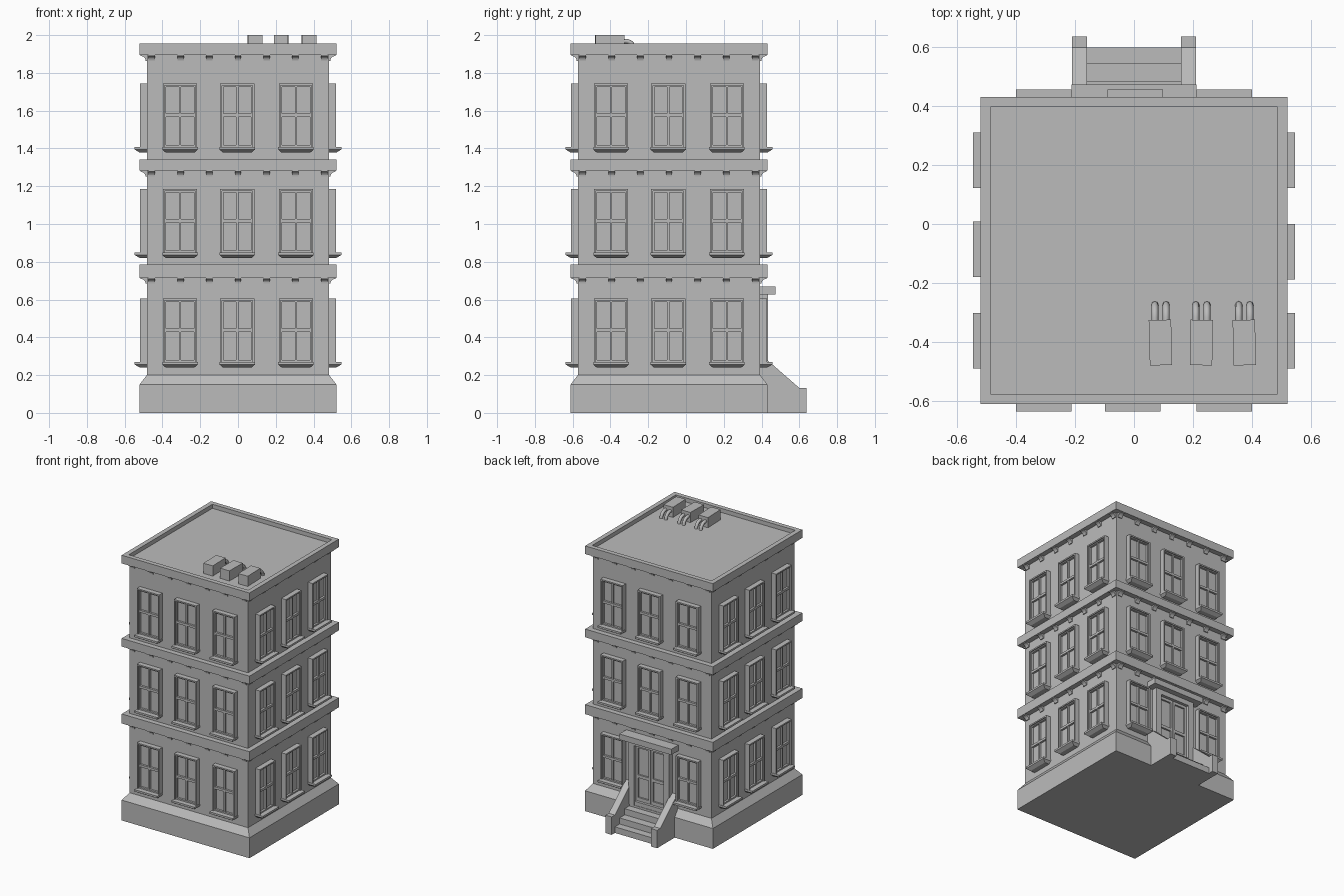
import bpy
import bmesh
from math import radians, pi, sin, cos
from mathutils import Matrix, Vector

cube = bpy.data.objects.get("Cube")
if cube:
    bpy.data.objects.remove(cube, do_unlink=True)

stone = bpy.data.materials.new("plain_grey")
stone.use_nodes = True
GREY = (0.5, 0.5, 0.5, 1)
stone.diffuse_color = GREY
stone.node_tree.nodes["Principled BSDF"].inputs["Base Color"].default_value = GREY

CENTRE = Vector((0, -0.09, 0))
WALL = 0.483      # half width of the walls
LEDGE = 0.521     # half width of plinth and cornices


def add_object(name, data, matrix=None):
    ob = bpy.data.objects.new(name, data)
    bpy.context.collection.objects.link(ob)
    ob.matrix_world = matrix or Matrix()
    return ob


def to_mesh(name, bm):
    bmesh.ops.recalc_face_normals(bm, faces=bm.faces)
    me = bpy.data.meshes.new(name)
    bm.to_mesh(me)
    bm.free()
    me.materials.append(stone)
    return me


def box(bm, x0, x1, y0, y1, z0, z1):
    size = Vector((x1 - x0, y1 - y0, z1 - z0))
    mid = Vector((x0 + x1, y0 + y1, z0 + z1)) / 2
    bmesh.ops.create_cube(bm, size=1, matrix=Matrix.Translation(mid) @ Matrix.Diagonal(size.to_4d()))


def loft(bm, rings):
    """Stack rectangles (x0, x1, y0, y1, z) and close both ends."""
    loops = [[bm.verts.new(p) for p in ((a, c, z), (b, c, z), (b, d, z), (a, d, z))]
             for a, b, c, d, z in rings]
    for low, high in zip(loops, loops[1:]):
        for i in range(4):
            j = (i + 1) % 4
            bm.faces.new((low[i], low[j], high[j], high[i]))
    bm.faces.new(loops[0][::-1])
    bm.faces.new(loops[-1])


def square_loft(name, profile):
    bm = bmesh.new()
    loft(bm, [(-h, h, -h, h, z) for h, z in profile])
    return add_object(name, to_mesh(name, bm), Matrix.Translation(CENTRE))


def prism(bm, outline, x0, x1):
    """Extrude a y-z outline along x."""
    face = bm.faces.new([bm.verts.new((x0, y, z)) for y, z in outline])
    out = bmesh.ops.extrude_face_region(bm, geom=[face])
    moved = [v for v in out["geom"] if isinstance(v, bmesh.types.BMVert)]
    bmesh.ops.translate(bm, verts=moved, vec=(x1 - x0, 0, 0))


# Walls with flared plinth, then the three cornices
square_loft("walls", [(LEDGE, 0), (LEDGE, 0.15), (WALL, 0.2), (WALL, 1.91)])
CORNICES = [(0.715, 0.785), (1.282, 1.342)]
for low, high in CORNICES:
    square_loft("cornice", [(LEDGE, low), (LEDGE, high)])
square_loft("roof_parapet", [(LEDGE, 1.895), (LEDGE, 1.955), (0.487, 1.955), (0.487, 1.925)])

# Sash window: casing, sashes, glass and tapered sill, facing -y
bm = bmesh.new()
W, TOP = 0.091, 0.365
for s in (-1, 1):
    box(bm, *sorted((s * W, s * (W - 0.01))), -0.037, 0.01, 0.02, TOP)
    box(bm, *sorted((s * (W - 0.01), s * (W - 0.017))), -0.028, 0.01, 0.03, TOP - 0.01)
box(bm, 0.01 - W, W - 0.01, -0.037, 0.01, TOP - 0.01, TOP)
for z0, z1 in ((0.028, 0.04), (0.189, 0.206), (TOP - 0.018, TOP - 0.01)):
    box(bm, 0.017 - W, W - 0.017, -0.028, 0.01, z0, z1)
for z0, z1 in ((0.04, 0.189), (0.206, TOP - 0.018)):
    box(bm, -0.006, 0.006, -0.026, 0.01, z0, z1)
box(bm, 0.012 - W, W - 0.012, -0.013, 0.005, 0.03, TOP - 0.012)
loft(bm, [(-0.076, 0.076, -0.037, 0.01, 0), (-0.094, 0.094, -0.064, 0.01, 0.016),
          (-0.094, 0.094, -0.064, 0.01, 0.03)])
window_mesh = to_mesh("window", bm)

# Curved bracket under the cornices, facing -y
bm = bmesh.new()
arc = [(-0.034 + 0.028 * cos(a), -0.031 + 0.026 * sin(a))
       for a in [i * pi / 10 for i in range(6)]]
prism(bm, [(0.005, 0.003), (0.005, -0.031)] + arc + [(-0.034, 0.003)], -0.017, 0.017)
bracket_mesh = to_mesh("bracket", bm)

# Repeat windows and brackets around the four sides
for side in range(4):
    turn = Matrix.Translation(CENTRE) @ Matrix.Rotation(side * pi / 2, 4, "Z")
    for floor, z in enumerate((0.24, 0.82, 1.378)):
        for x in (-0.307, -0.004, 0.307):
            if side == 2 and floor == 0 and abs(x) < 0.1:
                continue    # the entrance takes this bay
            add_object("window", window_mesh, turn @ Matrix.Translation((x, -WALL, z)))
    for z in (0.715, 1.282, 1.895):
        for i in range(-3, 4):
            add_object("cornice_bracket", bracket_mesh,
                       turn @ Matrix.Translation((i * 0.152, -WALL, z)))

# Entrance on the back: surround, hood, double door
BACK = WALL + CENTRE.y
bm = bmesh.new()
for s in (-1, 1):
    box(bm, *sorted((s * 0.12, s * 0.165)), BACK - 0.02, BACK + 0.04, 0.15, 0.63)
box(bm, -0.12, 0.12, BACK - 0.02, BACK + 0.04, 0.59, 0.63)
add_object("door_surround", to_mesh("door_surround", bm))

bm = bmesh.new()
box(bm, -0.212, 0.212, BACK - 0.02, 0.474, 0.626, 0.668)
add_object("door_hood", to_mesh("door_hood", bm))

bm = bmesh.new()
box(bm, -0.12, 0.12, BACK - 0.02, BACK + 0.006, 0.17, 0.59)
for s in (-1, 1):
    for a, b in ((0.002, 0.018), (0.104, 0.12)):
        box(bm, *sorted((s * a, s * b)), BACK - 0.01, BACK + 0.018, 0.18, 0.59)
    for z0, z1 in ((0.18, 0.205), (0.35, 0.372), (0.57, 0.59)):
        box(bm, *sorted((s * 0.018, s * 0.104)), BACK - 0.01, BACK + 0.018, z0, z1)
add_object("double_door", to_mesh("double_door", bm))

# Front steps between sloping side walls
bm = bmesh.new()
edges = (0.6, 0.545, 0.485, 0.43)
outline = [(0.38, 0), (edges[0], 0)]
for i, y in enumerate(edges):
    rise = 0.045 * (i + 1)
    outline += [(y, rise), (edges[i + 1] if i < 3 else 0.38, rise)]
prism(bm, outline, -0.162, 0.162)
add_object("entrance_steps", to_mesh("entrance_steps", bm))

bm = bmesh.new()
for s in (-1, 1):
    prism(bm, [(0.38, 0), (0.637, 0), (0.637, 0.132), (0.6, 0.132), (0.43, 0.28), (0.38, 0.31)],
          s * 0.16, s * 0.21)
add_object("step_side_walls", to_mesh("step_side_walls", bm))

# Roof units, each with two bent pipes
for x, tilt in ((0.09, 1.5), (0.229, -1), (0.375, 1.5)):
    bm = bmesh.new()
    box(bm, -0.038, 0.038, -0.077, 0.077, 0, 0.08)
    add_object("roof_unit", to_mesh("roof_unit", bm),
               Matrix.Translation((x, -0.403, 1.92)) @ Matrix.Rotation(radians(tilt), 4, "Z"))
    for dx in (-0.019, 0.019):
        curve = bpy.data.curves.new("roof_pipe", "CURVE")
        curve.dimensions = "3D"
        curve.bevel_depth = 0.012
        curve.bevel_resolution = 2
        bend = [i * pi / 12 for i in range(7)]
        path = [(x + dx, -0.34, 1.968)] + [
            (x + dx, -0.318 + 0.044 * sin(a), 1.92 + 0.048 * cos(a)) for a in bend]
        spline = curve.splines.new("POLY")
        spline.points.add(len(path) - 1)
        for point, co in zip(spline.points, path):
            point.co = (*co, 1)
        curve.materials.append(stone)
        add_object("roof_pipe", curve)
